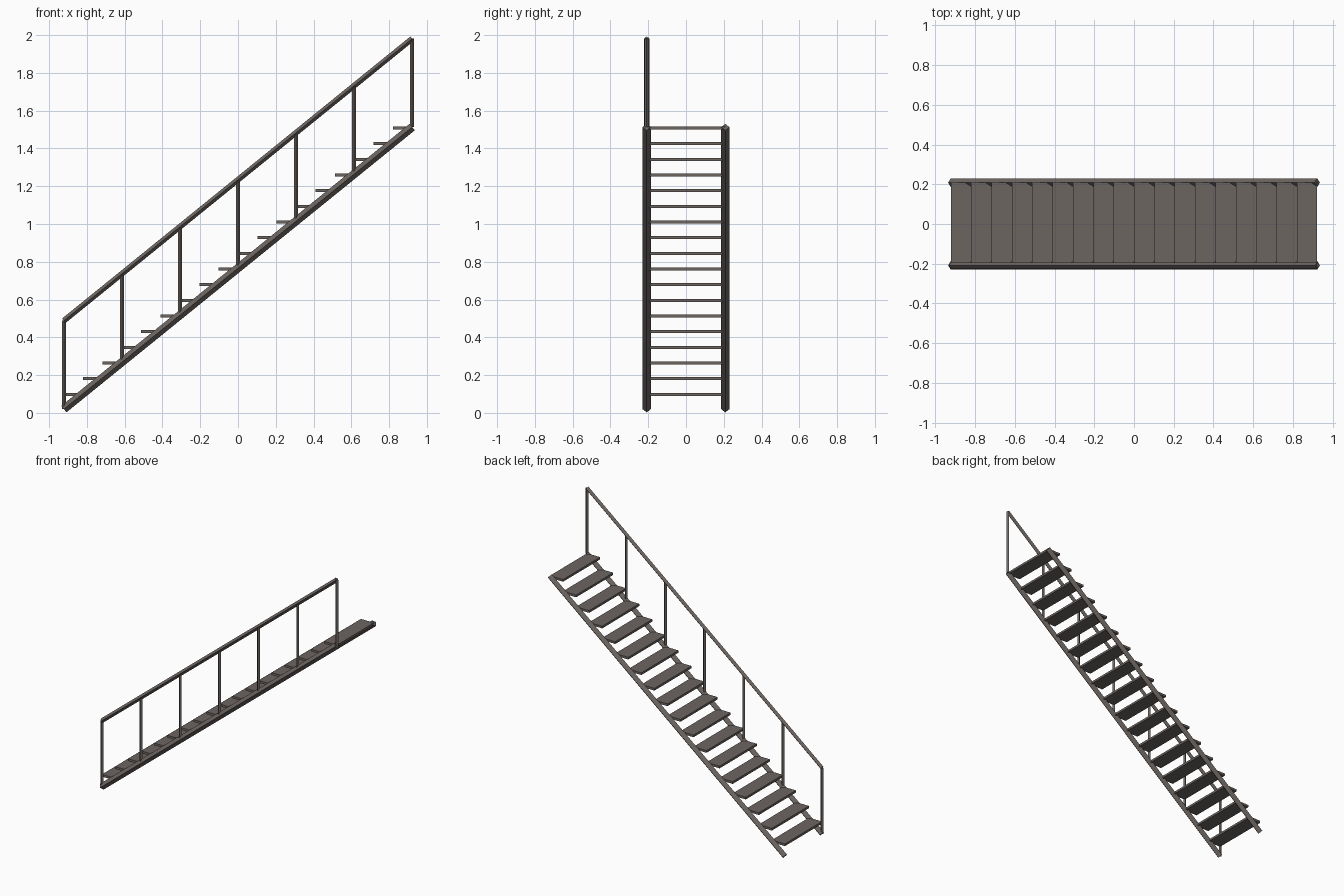
import bpy
import math
from mathutils import Vector, Matrix

cube = bpy.data.objects.get("Cube")
if cube:
    bpy.data.objects.remove(cube, do_unlink=True)

metal = bpy.data.materials.new("warm_grey_metal")
metal.use_nodes = True
COLOUR = (0.15, 0.13, 0.12, 1)
metal.diffuse_color = COLOUR
metal.node_tree.nodes["Principled BSDF"].inputs["Base Color"].default_value = COLOUR

HALF_RUN = 0.922     # half the horizontal length of the flight
SIDE = 0.208         # sideways offset of the stringers
FOOT, HEAD = 0.02, 1.513
RAIL_RISE = 0.468    # handrail height over the stringer
STEPS = 18
POSTS = 7


def slope_z(x):
    return FOOT + (x + HALF_RUN) / (2 * HALF_RUN) * (HEAD - FOOT)


def bar(name, start, end, radius):
    """Square bar standing on its corner, between two points."""
    start, end = Vector(start), Vector(end)
    axis = (end - start).normalized()
    side = Vector((0, 1, 0))
    frame = Matrix((side.cross(axis), side, axis)).transposed().to_4x4()
    bpy.ops.mesh.primitive_cylinder_add(vertices=4, radius=radius, depth=(end - start).length)
    ob = bpy.context.object
    ob.name = name
    ob.data.transform(frame)
    ob.location = (start + end) / 2
    ob.data.materials.append(metal)


def box(name, centre, size):
    bpy.ops.mesh.primitive_cube_add(size=1, location=centre)
    ob = bpy.context.object
    ob.name = name
    ob.data.transform(Matrix.Diagonal((*size, 1)))
    ob.data.materials.append(metal)


# Sloping stringers on both sides
for name, y in (("right_stringer", -SIDE), ("left_stringer", SIDE)):
    bar(name, (-HALF_RUN, y, FOOT), (HALF_RUN, y, HEAD), 0.022)

# Handrail and its posts along the front side
bar("handrail", (-HALF_RUN, -SIDE, FOOT + RAIL_RISE),
    (HALF_RUN, -SIDE, HEAD + RAIL_RISE), 0.015)
for i in range(POSTS):
    x = -HALF_RUN + 2 * HALF_RUN * i / (POSTS - 1)
    bar(f"post_{i + 1}", (x, -SIDE, slope_z(x)), (x, -SIDE, slope_z(x) + RAIL_RISE), 0.011)

# Treads
depth = 2 * HALF_RUN / STEPS
for i in range(STEPS):
    x = -HALF_RUN + depth * (i + 0.5)
    box(f"tread_{i + 1}", (x, 0, slope_z(x) + 0.037), (depth, 2 * SIDE, 0.016))
